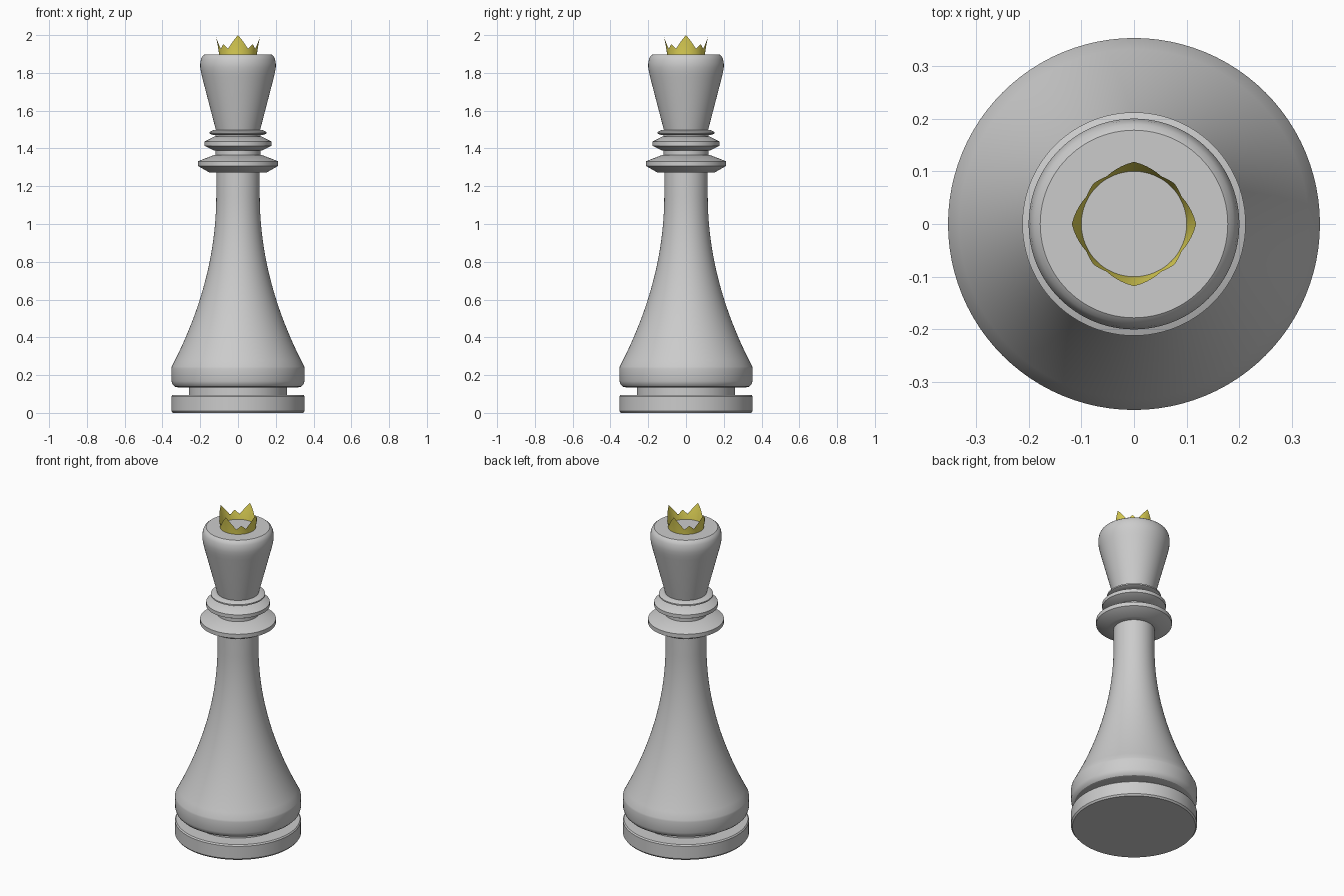
import bpy, bmesh
from math import sin, cos, pi, radians

if "Cube" in bpy.data.objects:
    bpy.data.objects.remove(bpy.data.objects["Cube"])

SEG = 96


def make_object(name, bm, color=None):
    bmesh.ops.recalc_face_normals(bm, faces=bm.faces)
    mesh = bpy.data.meshes.new(name)
    bm.to_mesh(mesh)
    bm.free()
    ob = bpy.data.objects.new(name, mesh)
    bpy.context.collection.objects.link(ob)
    bpy.ops.object.select_all(action='DESELECT')
    ob.select_set(True)
    bpy.context.view_layer.objects.active = ob
    bpy.ops.object.shade_smooth_by_angle(angle=radians(30))
    if color:
        mat = bpy.data.materials.new(name + "_color")
        mat.diffuse_color = color
        mat.use_nodes = True
        mat.node_tree.nodes["Principled BSDF"].inputs["Base Color"].default_value = mat.diffuse_color
        mesh.materials.append(mat)
    return ob


def lathe(name, profile):
    """Revolve (radius, z) points around the z axis."""
    bm = bmesh.new()
    verts = [bm.verts.new((r, 0, z)) for r, z in profile]
    edges = [bm.edges.new(p) for p in zip(verts, verts[1:])]
    bmesh.ops.spin(bm, geom=verts + edges, cent=(0, 0, 0), axis=(0, 0, 1),
                   angle=2 * pi, steps=SEG, use_merge=True)
    bmesh.ops.remove_doubles(bm, verts=bm.verts, dist=1e-5)
    return make_object(name, bm)


# Foot disc with the narrow groove above it
lathe("base_disc", [(0, 0), (0.345, 0), (0.353, 0.01), (0.353, 0.087),
                    (0.347, 0.095), (0.26, 0.095), (0.26, 0.135)])

# Flared stem: rounded skirt, then a parabolic taper to the neck
skirt = [(0.26, 0.135), (0.318, 0.135), (0.335, 0.139), (0.346, 0.15),
         (0.352, 0.168), (0.353, 0.235)]
taper = []
for i in range(25):
    t = 1 - i / 24
    taper.append((0.115 + 0.236 * t * t, 1.15 - 0.905 * t))
lathe("stem", skirt + taper + [(0.115, 1.272)])

# Three stacked collars
lathe("collar_lower", [(0.115, 1.272), (0.15, 1.272), (0.212, 1.307), (0.212, 1.332),
                       (0.125, 1.366), (0.118, 1.366), (0.118, 1.39)])
lathe("collar_middle", [(0.118, 1.39), (0.13, 1.39), (0.178, 1.414), (0.178, 1.436),
                        (0.125, 1.463), (0.118, 1.463), (0.118, 1.472)])
lathe("collar_upper", [(0.118, 1.472), (0.135, 1.472), (0.152, 1.479), (0.152, 1.487),
                       (0.13, 1.497), (0.117, 1.497)])

# Head: widening cup with a rounded rim
lathe("head", [(0.117, 1.497), (0.19, 1.778), (0.196, 1.805), (0.2, 1.83),
               (0.2, 1.85), (0.196, 1.872), (0.189, 1.888), (0.178, 1.897), (0, 1.897)])

# Crown: thin flared band with four tall and four short points
TALL, SHORT, VALLEY = 2.0, 1.953, 1.928
keys = [(0, TALL), (30, VALLEY), (45, SHORT), (60, VALLEY), (90, TALL)]
STEPS = 5
bm = bmesh.new()
rings = []
for quarter in range(4):
    for (a0, z0), (a1, z1) in zip(keys, keys[1:]):
        for s in range(STEPS):
            f = s / STEPS
            a = radians(90 * quarter + a0 + (a1 - a0) * f)
            top = z0 + (z1 - z0) * f
            column = []
            for k in range(4):
                z = 1.897 + (top - 1.897) * k / 3
                r = 0.1 + 0.018 * ((z - 1.897) / 0.103) ** 1.2
                column.append(bm.verts.new((r * cos(a), r * sin(a), z)))
            rings.append(column)
for c0, c1 in zip(rings, rings[1:] + rings[:1]):
    for k in range(3):
        bm.faces.new((c0[k], c1[k], c1[k + 1], c0[k + 1]))
make_object("crown", bm, (0.8, 0.7, 0.1, 1))
